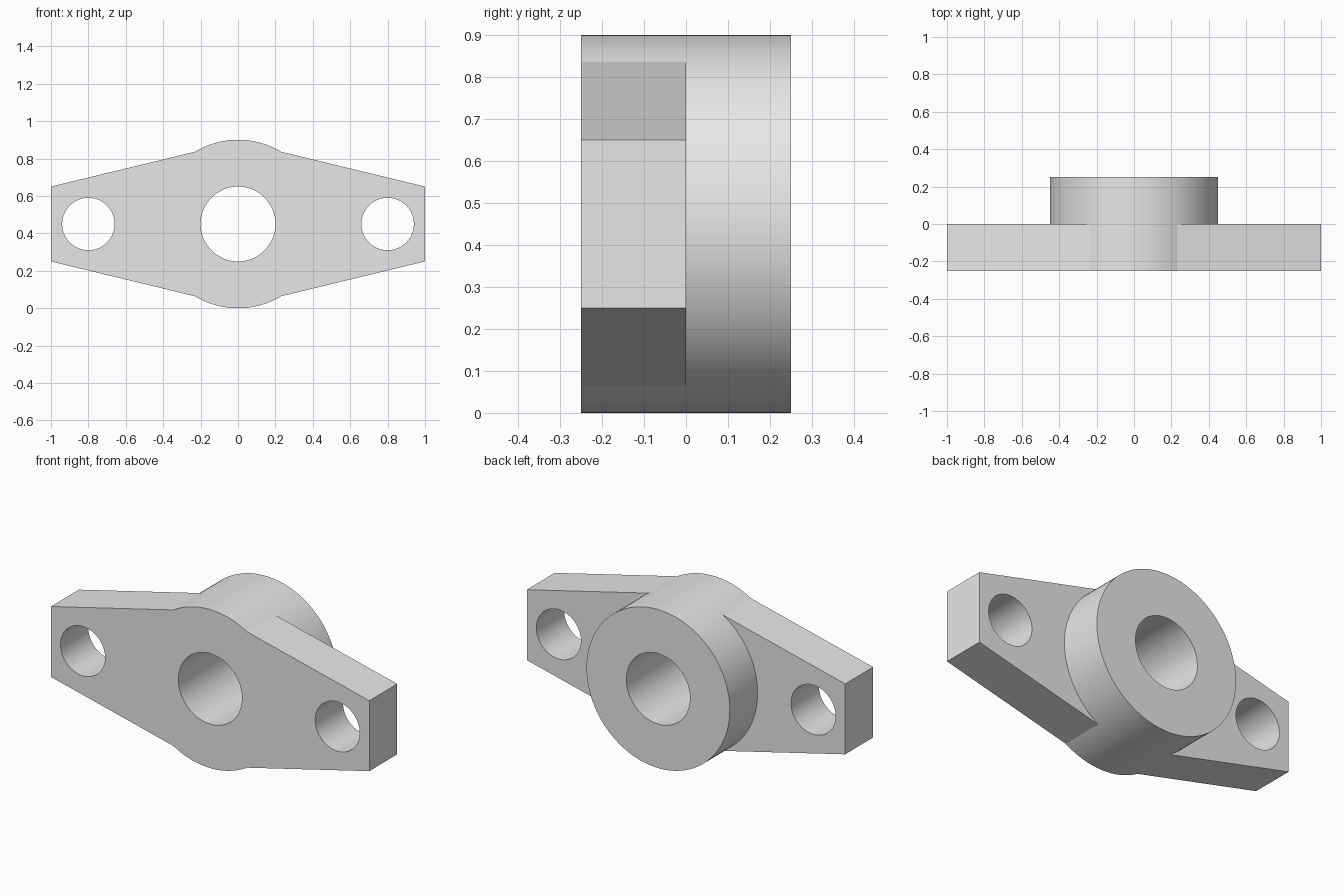
import bpy
import bmesh
import math
from mathutils import Matrix

if "Cube" in bpy.data.objects:
    bpy.data.objects.remove(bpy.data.objects["Cube"], do_unlink=True)

MID_Z = 0.45
FRONT, STEP, BACK = -0.25, 0.0, 0.25

# Plain grey metal
grey = bpy.data.materials.new("plain_grey")
grey.use_nodes = True
grey.diffuse_color = (0.8, 0.8, 0.8, 1)
grey.node_tree.nodes["Principled BSDF"].inputs["Base Color"].default_value = (0.8, 0.8, 0.8, 1)


def add_object(name, bm):
    bmesh.ops.recalc_face_normals(bm, faces=bm.faces)
    mesh = bpy.data.meshes.new(name)
    bm.to_mesh(mesh)
    bm.free()
    mesh.materials.append(grey)
    obj = bpy.data.objects.new(name, mesh)
    bpy.context.collection.objects.link(obj)
    return obj


def cylinder(name, x, radius, y0, y1, sides):
    """Cylinder running front to back at mid height."""
    bm = bmesh.new()
    place = Matrix.Translation((x, (y0 + y1) / 2, MID_Z)) @ Matrix.Rotation(math.pi / 2, 4, "X")
    bmesh.ops.create_cone(bm, cap_ends=True, segments=sides, radius1=radius,
                          radius2=radius, depth=y1 - y0, matrix=place)
    return add_object(name, bm)


def prism(name, outline, y0, y1):
    bm = bmesh.new()
    face = bm.faces.new([bm.verts.new((x, y0, z)) for x, z in outline])
    grown = bmesh.ops.extrude_face_region(bm, geom=[face], use_keep_orig=True)
    moved = [v for v in grown["geom"] if isinstance(v, bmesh.types.BMVert)]
    bmesh.ops.translate(bm, verts=moved, vec=(0, y1 - y0, 0))
    return add_object(name, bm)


def combine(target, tool, operation):
    """Apply a boolean, then discard the tool."""
    tool.hide_render = True
    mod = target.modifiers.new(operation.lower(), "BOOLEAN")
    mod.operation = operation
    mod.solver = "EXACT"
    mod.object = tool
    bpy.context.view_layer.objects.active = target
    bpy.ops.object.modifier_apply(modifier=mod.name)
    bpy.data.objects.remove(tool, do_unlink=True)


# Tapered mounting plate; its peaks end inside the round boss
half = [(1, 0.25), (1, 0.65), (0, 0.892)]
outline = half + [(-x, 2 * MID_Z - z) for x, z in half]
flange = prism("bearing_flange", outline, FRONT, STEP)

# Round boss running the full depth
combine(flange, cylinder("boss", 0, 0.45, FRONT, BACK, 128), "UNION")

# Centre bore and the two bolt holes
for x, radius in ((0, 0.2), (-0.8, 0.14), (0.8, 0.14)):
    combine(flange, cylinder("hole_cutter", x, radius, -0.4, 0.4, 96), "DIFFERENCE")

# Smooth round walls, crisp edges elsewhere
bpy.ops.object.select_all(action="DESELECT")
flange.select_set(True)
bpy.context.view_layer.objects.active = flange
bpy.ops.object.shade_smooth_by_angle(angle=math.radians(10))
